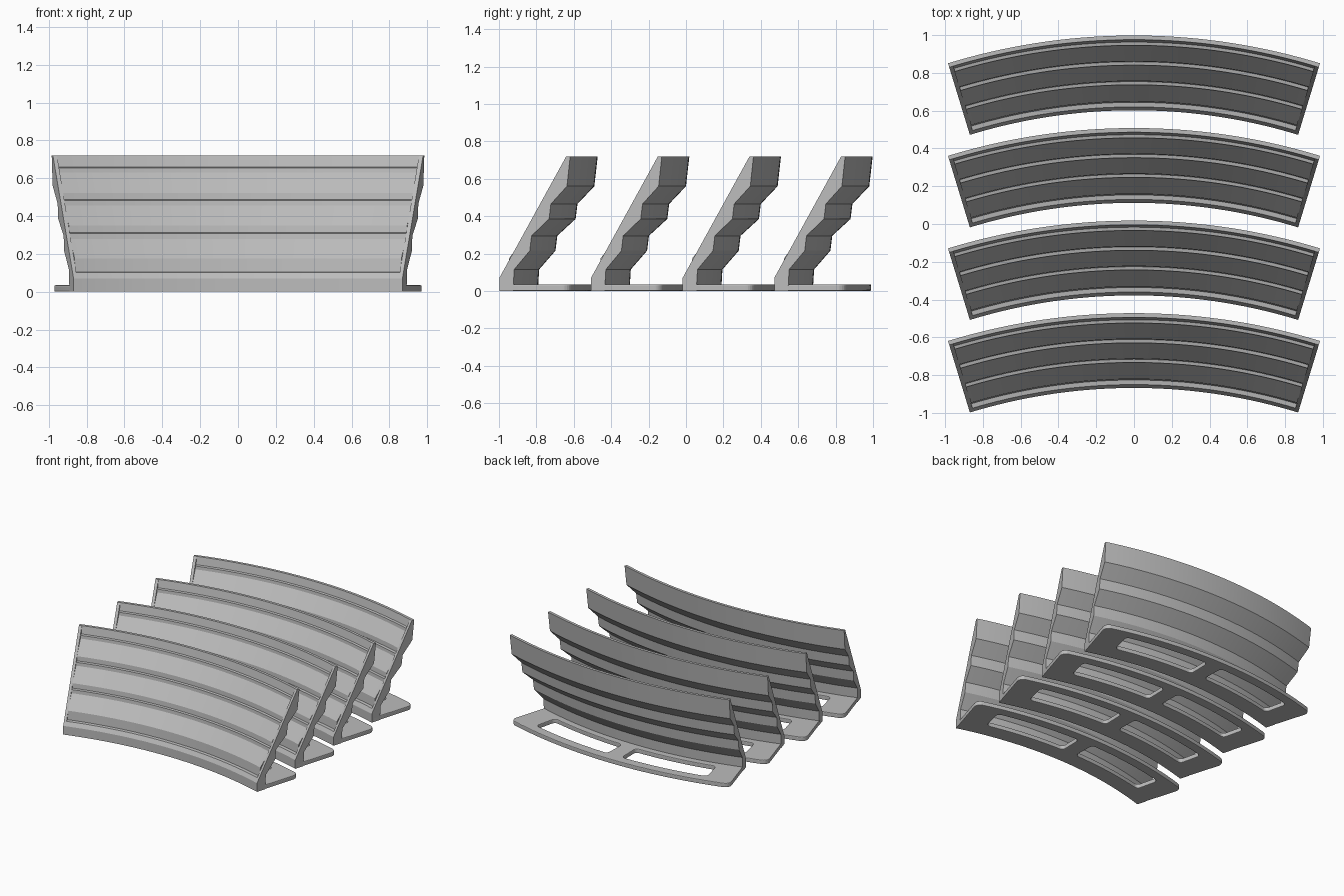
import bpy, bmesh, math

if "Cube" in bpy.data.objects:
    bpy.data.objects.remove(bpy.data.objects["Cube"])

HALF = math.radians(17)        # half the sweep of each curved rack
CAP = 0.0068                   # angular thickness of an end plate
CENTRE_Y = -3.84               # arc centre of the front rack
SPACING = 0.49
SEGMENTS = 40

grey = bpy.data.materials.new("plain grey")
grey.diffuse_color = (0.5, 0.5, 0.5, 1)
grey.use_nodes = True
grey.node_tree.nodes["Principled BSDF"].inputs["Base Color"].default_value = grey.diffuse_color

# Radial profiles (radius, height)
BACK = [(3.368, 0.72), (3.35, 0.56), (3.26, 0.465), (3.25, 0.385), (3.152, 0.295),
        (3.142, 0.215), (3.055, 0.115), (3.048, 0.0)]
STEPS = [(2.972, 0.0), (2.972, 0.07), (2.99, 0.102), (3.014, 0.105), (3.02, 0.175),
         (3.104, 0.28), (3.107, 0.308), (3.124, 0.312), (3.128, 0.35),
         (3.208, 0.457), (3.211, 0.483), (3.229, 0.487), (3.232, 0.523),
         (3.313, 0.63), (3.316, 0.655), (3.333, 0.659), (3.346, 0.72)]
STRAIGHT = [(2.972, 0.0), (2.972, 0.07), (3.346, 0.72)]


def polar(radius, angle, z=0.0):
    return (radius * math.sin(angle), radius * math.cos(angle) + CENTRE_Y, z)


def sweep(bm, profile, start, end, segments):
    """Sweep a closed profile around the arc and cap both ends."""
    rings = [[bm.verts.new(polar(r, start + (end - start) * i / segments, z))
              for r, z in profile] for i in range(segments + 1)]
    n = len(profile)
    for a, b in zip(rings, rings[1:]):
        for k in range(n):
            bm.faces.new((a[k], a[(k + 1) % n], b[(k + 1) % n], b[k]))
    bm.faces.new(rings[0])
    bm.faces.new(rings[-1])


def finish(obj):
    """Tidy normals, set colour and smoothing."""
    bm = bmesh.new()
    bm.from_mesh(obj.data)
    bmesh.ops.remove_doubles(bm, verts=bm.verts, dist=0.0001)
    bmesh.ops.recalc_face_normals(bm, faces=bm.faces)
    bm.to_mesh(obj.data)
    bm.free()
    obj.data.materials.clear()
    obj.data.materials.append(grey)
    bpy.ops.object.select_all(action='DESELECT')
    obj.select_set(True)
    bpy.context.view_layer.objects.active = obj
    bpy.ops.object.shade_smooth_by_angle(angle=math.radians(15))
    return obj


def swept_object(name, profile, spans, segments):
    bm = bmesh.new()
    for start, end in spans:
        sweep(bm, profile, start, end, segments)
    mesh = bpy.data.meshes.new(name)
    bm.to_mesh(mesh)
    bm.free()
    obj = bpy.data.objects.new(name, mesh)
    bpy.context.collection.objects.link(obj)
    return finish(obj)


def rounded_patch(a0, a1, r0, r1, inner, outer):
    """Outline of an arc-shaped patch with rounded inner and outer corners."""
    pts = []
    corners = [(a0, r0, 1, 1, inner, 180), (a1, r0, -1, 1, inner, 270),
               (a1, r1, -1, -1, outer, 0), (a0, r1, 1, -1, outer, 90)]
    for a, r, sa, sr, rad, turn in corners:
        for k in range(7):
            t = math.radians(turn + 15 * k)
            pts.append((a + (sa * rad + rad * math.cos(t)) / r,
                        r + sr * rad + rad * math.sin(t)))
    out = []
    for (a, r), (b, s) in zip(pts, pts[1:] + pts[:1]):
        n = max(1, int(abs(b - a) / 0.02))
        out += [polar(r + (s - r) * i / n, a + (b - a) * i / n) for i in range(n)]
    return out


def base_plate():
    """Flat foot with two rounded windows and softened edges."""
    curve = bpy.data.curves.new("base_plate", 'CURVE')
    curve.dimensions = '2D'
    curve.fill_mode = 'BOTH'
    edge = 0.006
    curve.extrude = 0.0175 - edge
    curve.bevel_depth = edge
    curve.bevel_resolution = 1
    curve.offset = -edge
    outlines = [rounded_patch(-HALF, HALF, 2.99, 3.36, 0.005, 0.05),
                rounded_patch(0.02, 0.235, 3.10, 3.285, 0.03, 0.03),
                rounded_patch(-0.235, -0.02, 3.10, 3.285, 0.03, 0.03)]
    for pts in outlines:
        spline = curve.splines.new('POLY')
        spline.points.add(len(pts) - 1)
        for p, co in zip(spline.points, pts):
            p.co = (co[0], co[1], 0, 1)
        spline.use_cyclic_u = True
    obj = bpy.data.objects.new("base_plate", curve)
    bpy.context.collection.objects.link(obj)
    bpy.ops.object.select_all(action='DESELECT')
    obj.select_set(True)
    bpy.context.view_layer.objects.active = obj
    bpy.ops.object.convert(target='MESH')
    obj = bpy.context.view_layer.objects.active
    for v in obj.data.vertices:
        v.co.z += 0.0175
    return finish(obj)


# Parts of one rack: stepped wall, two end plates, foot
parts = [
    swept_object("stepped_wall", STEPS + BACK, [(-HALF + CAP, HALF - CAP)], SEGMENTS),
    swept_object("end_plates", STRAIGHT + BACK,
                 [(-HALF, -HALF + CAP), (HALF - CAP, HALF)], 1),
    base_plate(),
]

# Repeat the rack towards the back
for row in range(1, 4):
    for part in parts:
        copy = part.copy()
        copy.name = f"{part.name}_row_{row + 1}"
        copy.location.y += SPACING * row
        bpy.context.collection.objects.link(copy)
